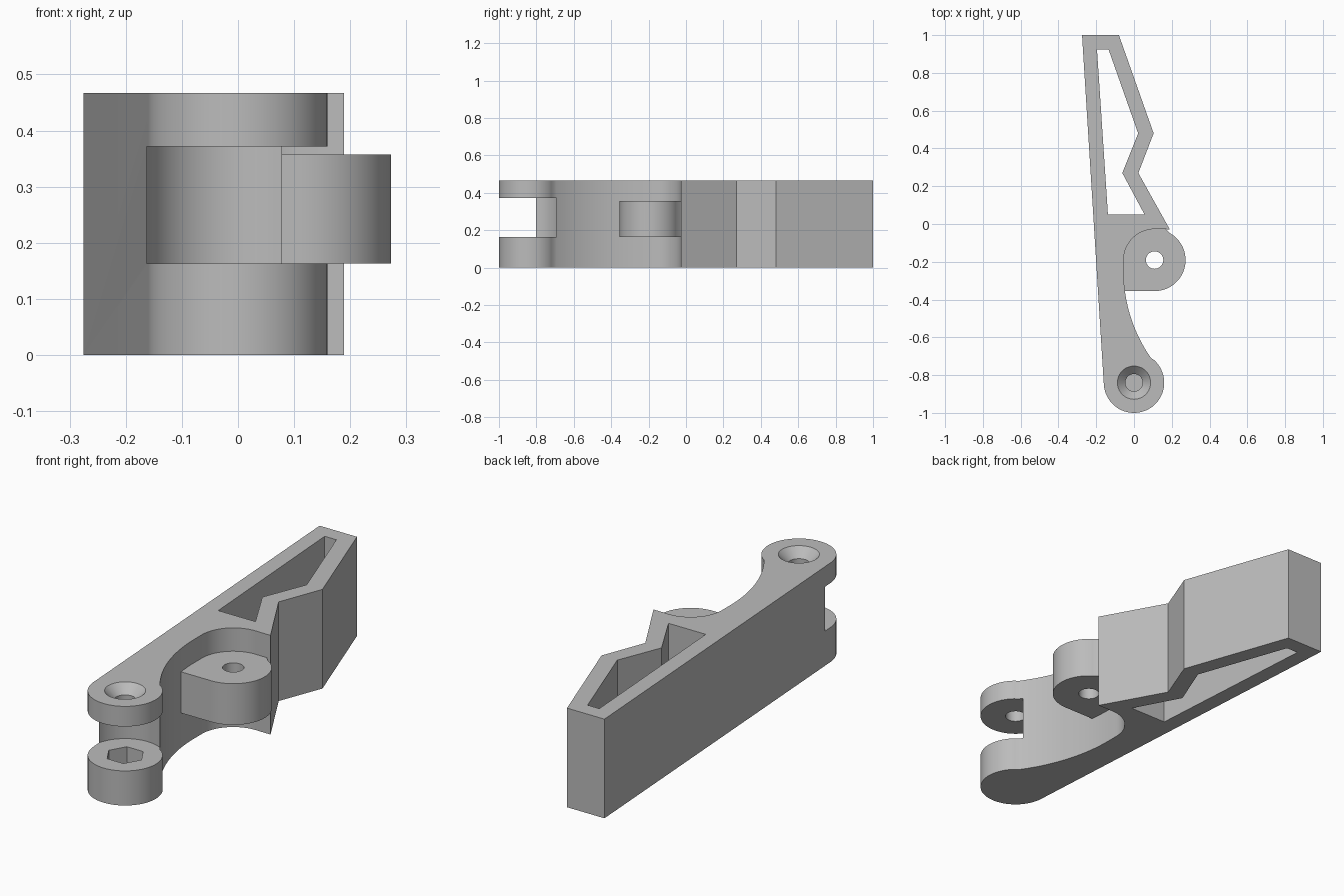
import bpy
import bmesh
from math import cos, sin, radians, atan2, hypot, acos, degrees

cube = bpy.data.objects.get("Cube")
if cube:
    bpy.data.objects.remove(cube, do_unlink=True)

HEIGHT = 0.467
PIVOT = (0, -0.84)
EYE = (0.109, -0.191)
EAR_R = 0.16
EYE_R = 0.164

grey = bpy.data.materials.new("plain grey")
grey.use_nodes = True
colour = (0.5, 0.5, 0.5, 1)
grey.diffuse_color = colour
grey.node_tree.nodes["Principled BSDF"].inputs["Base Color"].default_value = colour


def arc(centre, r, start, end, n=24):
    angles = [radians(start + (end - start) * i / n) for i in range(n + 1)]
    return [(centre[0] + r * cos(a), centre[1] + r * sin(a)) for a in angles]


def circle(centre, r, n=48):
    return arc(centre, r, 0, 360, n)[:-1]


def prism(name, outline, z0, z1):
    """Extrude a plan outline between two heights."""
    bm = bmesh.new()
    face = bm.faces.new([bm.verts.new((x, y, z0)) for x, y in outline])
    top = bmesh.ops.extrude_face_region(bm, geom=[face])["geom"]
    moved = [v for v in top if isinstance(v, bmesh.types.BMVert)]
    bmesh.ops.translate(bm, verts=moved, vec=(0, 0, z1 - z0))
    bmesh.ops.recalc_face_normals(bm, faces=bm.faces)
    return to_object(name, bm)


def cone(name, centre, r0, r1, z0, z1):
    bm = bmesh.new()
    bmesh.ops.create_cone(bm, cap_ends=True, segments=48, radius1=r0,
                          radius2=r1, depth=z1 - z0)
    bmesh.ops.translate(bm, verts=bm.verts, vec=(*centre, (z0 + z1) / 2))
    return to_object(name, bm)


def to_object(name, bm):
    mesh = bpy.data.meshes.new(name)
    bm.to_mesh(mesh)
    bm.free()
    mesh.materials.append(grey)
    obj = bpy.data.objects.new(name, mesh)
    bpy.context.collection.objects.link(obj)
    return obj


def combine(target, other, operation):
    """Apply a boolean and discard the helper."""
    other.hide_render = True
    mod = target.modifiers.new(operation, 'BOOLEAN')
    mod.operation = operation
    mod.solver = 'EXACT'
    mod.object = other
    bpy.context.view_layer.objects.active = target
    bpy.ops.object.modifier_apply(modifier=mod.name)
    bpy.data.objects.remove(other, do_unlink=True)


# Lever body: straight back edge, kinked front edge, scooped waist, round end
corner = (-0.275, 1)
dx, dy = corner[0] - PIVOT[0], corner[1] - PIVOT[1]
tangent = degrees(atan2(dy, dx) + acos(EAR_R / hypot(dx, dy)))
waist_r = 0.8
waist = (EYE[0] - EYE_R + waist_r, -0.25)
outline = [corner, (-0.08, 1), (0.104, 0.48), (0.023, 0.27), (0.189, -0.028)]
outline += arc(EYE, EYE_R, 90, 180)
outline += arc(waist, waist_r, 180, 215)
outline += arc(PIVOT, EAR_R, 48, tangent - 360, 40)
body = prism("lever_body", outline, 0, HEIGHT)

# Side knuckle, flat in front and rounded on its outer side
knuckle = prism("side_knuckle",
                [(-0.12, EYE[1] - EYE_R)] + arc(EYE, EYE_R, -90, 60, 36)
                + [(0.12, 0.02), (-0.12, 0.02)], 0.163, 0.357)
combine(body, knuckle, 'UNION')

# Tapered window through the handle
window = [(-0.196, 0.925), (-0.135, 0.925), (0.022, 0.48),
          (-0.062, 0.27), (0.056, 0.05), (-0.138, 0.05)]
combine(body, prism("window_cutter", window, -0.1, 0.6), 'DIFFERENCE')

# Fork slot with a round back, knuckle hole, countersunk bolt hole, nut pocket
cutters = [
    prism("slot_cutter", circle(PIVOT, 0.167, 64), 0.163, 0.372),
    prism("knuckle_hole_cutter", circle(EYE, 0.046), 0.1, 0.4),
    prism("bolt_hole_cutter", circle(PIVOT, 0.046), 0.3, 0.5),
    cone("countersink_cutter", PIVOT, 0.036, 0.098, HEIGHT - 0.052, HEIGHT + 0.01),
    prism("nut_pocket_cutter", circle(PIVOT, 0.085, 6), 0.065, 0.2),
]
for cutter in cutters:
    combine(body, cutter, 'DIFFERENCE')

# Smooth the round walls, keep the edges crisp
bpy.ops.object.select_all(action='DESELECT')
body.select_set(True)
bpy.context.view_layer.objects.active = body
bpy.ops.object.shade_smooth_by_angle(angle=radians(25))
